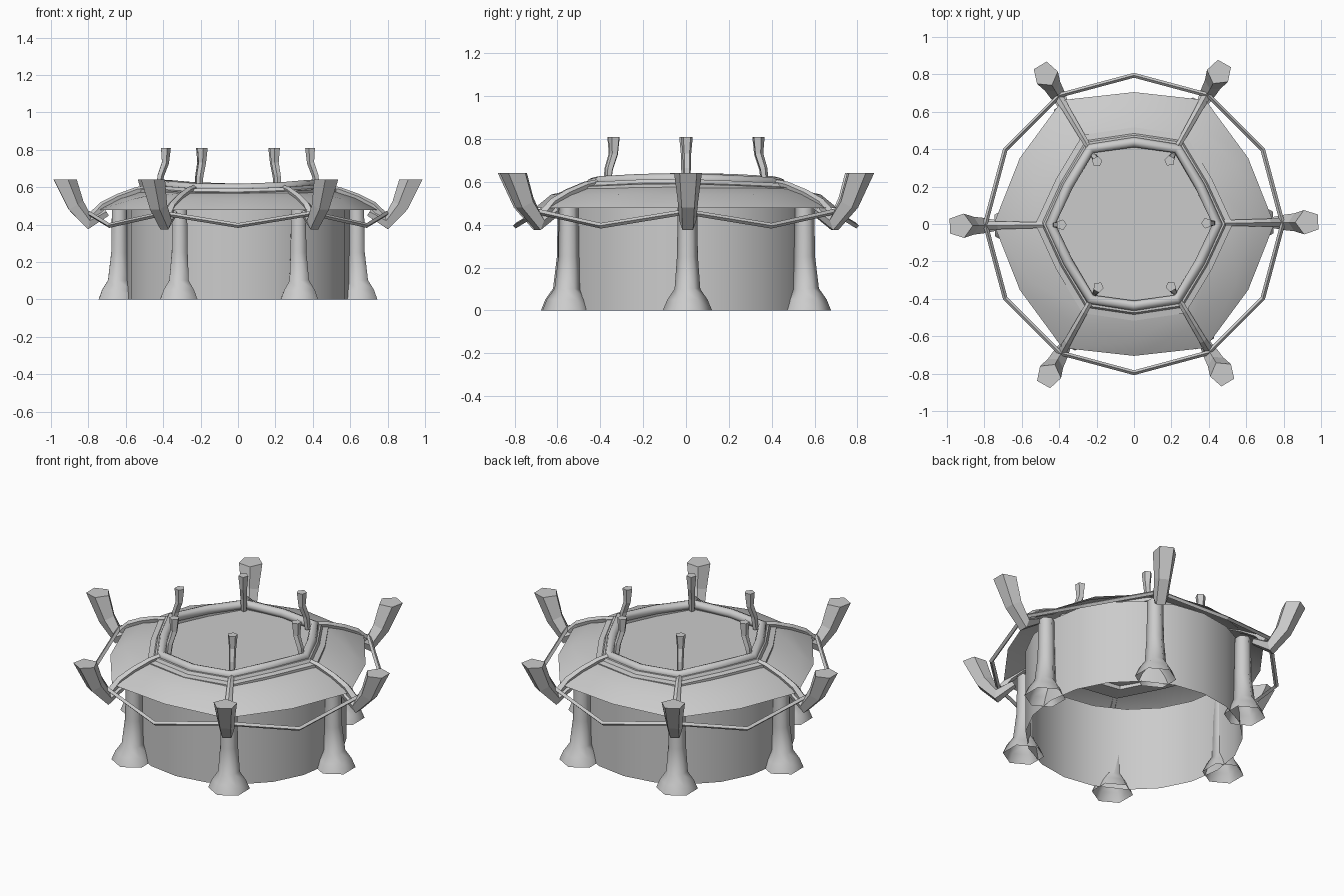
import bpy, bmesh
from math import sin, cos, pi, radians
from mathutils import Vector

if "Cube" in bpy.data.objects:
    bpy.data.objects.remove(bpy.data.objects["Cube"])

stone = bpy.data.materials.new("plain grey")
stone.use_nodes = True
grey = (0.6, 0.6, 0.6, 1)
stone.diffuse_color = grey
stone.node_tree.nodes["Principled BSDF"].inputs["Base Color"].default_value = grey

UP = Vector((0, 0, 1))


def build(name, rings, closed=False, caps=False, smooth=None):
    """Skin a list of point rings into one object."""
    bm = bmesh.new()
    rows = [[bm.verts.new(p) for p in ring] for ring in rings]
    n = len(rows[0])
    pairs = list(zip(rows, rows[1:]))
    if closed:
        pairs.append((rows[-1], rows[0]))
    for a, b in pairs:
        for i in range(n):
            j = (i + 1) % n
            bm.faces.new((a[i], a[j], b[j], b[i]))
    if caps:
        bm.faces.new(rows[0][::-1])
        bm.faces.new(rows[-1])
    if closed or caps:
        bmesh.ops.recalc_face_normals(bm, faces=bm.faces)
    mesh = bpy.data.meshes.new(name)
    bm.to_mesh(mesh)
    bm.free()
    mesh.materials.append(stone)
    obj = bpy.data.objects.new(name, mesh)
    bpy.context.collection.objects.link(obj)
    if smooth:
        bpy.ops.object.select_all(action='DESELECT')
        obj.select_set(True)
        bpy.context.view_layer.objects.active = obj
        bpy.ops.object.shade_smooth_by_angle(angle=radians(smooth))


def sweep(name, path, radii, sides, ref, closed=False, caps=True, level_tip=False, smooth=None):
    """Sweep a regular polygon along a path; level_tip cuts the end horizontally."""
    n = len(path)
    rings = []
    for k, p in enumerate(path):
        before = path[k - 1] if closed or k else p
        after = path[(k + 1) % n] if closed or k < n - 1 else p
        t = UP if level_tip and k == n - 1 else (after - before).normalized()
        v = t.cross(ref).normalized()
        u = v.cross(t)
        r = radii[k] if isinstance(radii, list) else radii
        rings.append([p + r * (cos(2 * pi * i / sides) * v + sin(2 * pi * i / sides) * u)
                      for i in range(sides)])
    build(name, rings, closed, caps and not closed, smooth)


def polar(r, a, z):
    return Vector((r * cos(a), r * sin(a), z))


def circle(r, z, n):
    return [polar(r, 2 * pi * i / n, z) for i in range(n)]


def hexish(r, z, sway=0.011):
    """Twelve points: a hexagon whose front and back sides bow outward."""
    factor = [0.96, 0.875, 1, 0.94, 1, 0.875] * 2
    return [polar(r * f, i * pi / 6, z + sway * cos(i * pi / 3 + 0.3))
            for i, f in enumerate(factor)]


# Open round wall
build("wall", [circle(0.598, 0, 20), circle(0.598, 0.51, 20)], smooth=40)

# Sloping roof, eave to inner edge
eave = [polar(0.75 if i % 6 == 0 else 0.765 if i % 2 == 0 else 0.705, i * pi / 6, 0.478)
        for i in range(12)]
build("roof", [eave, circle(0.63, 0.54, 12), hexish(0.53, 0.575, 0.004)], smooth=30)

# Stepped ledge around the opening
build("rim_ledge", [hexish(r, z) for r, z in
                    ((0.55, 0.555), (0.55, 0.58), (0.515, 0.585), (0.505, 0.602),
                     (0.45, 0.602), (0.45, 0.555))], closed=True)
sweep("rim_roll", hexish(0.465, 0.602), 0.027, 8, UP, closed=True, smooth=60)

# Flat deck inside the rim
build("deck", [hexish(0.455, 0.57, 0), hexish(0.455, 0.574, 0)], caps=True)

# Sagging rope tied between the large horns
sweep("rope", [polar(0.795, i * pi / 6, 0.46 if i % 2 == 0 else 0.395) for i in range(12)],
      0.013, 4, UP, closed=True)

# Six repeated bays: leg, roof beam, large horn, small spike
for k in range(6):
    a = k * pi / 3 + radians(0.6)
    side = polar(1, a + pi / 2, 0)

    def ray(points):
        return [polar(r, a, z) for r, z in points]

    sweep(f"leg_{k + 1}", ray(((0.645, 0), (0.645, 0.05), (0.643, 0.1), (0.635, 0.25), (0.635, 0.49))),
          [0.115, 0.094, 0.06, 0.049, 0.045], 6, polar(1, a, 0), caps=False, smooth=70)
    sweep(f"roof_beam_{k + 1}", ray(((0.48, 0.595), (0.54, 0.583), (0.64, 0.545), (0.72, 0.503), (0.77, 0.45))),
          [0.016, 0.018, 0.02, 0.022, 0.026], 5, side)
    sweep(f"large_horn_{k + 1}", ray(((0.7, 0.463), (0.795, 0.408), (0.87, 0.5), (0.93, 0.64))),
          [0.022, 0.042, 0.05, 0.068], 5, side, level_tip=True)
    sweep(f"small_spike_{k + 1}", ray(((0.425, 0.58), (0.415, 0.66), (0.39, 0.73), (0.388, 0.81))),
          [0.016, 0.019, 0.021, 0.029], 5, side, level_tip=True)
